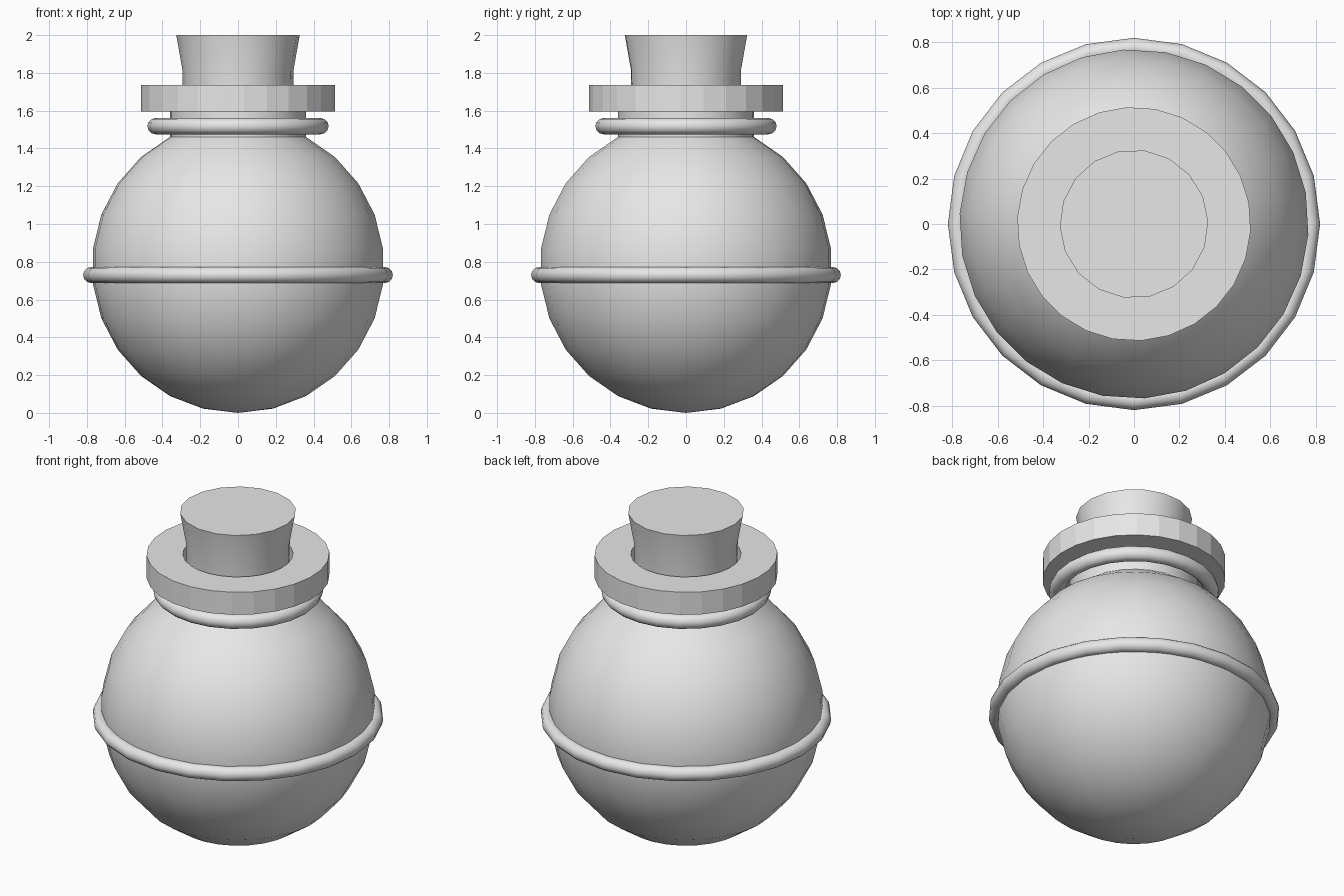
import bpy, bmesh
from math import sin, cos, pi, radians

cube = bpy.data.objects.get("Cube")
if cube:
    bpy.data.objects.remove(cube, do_unlink=True)

GREY = (0.8, 0.8, 0.8, 1)
mat = bpy.data.materials.new("plain grey")
mat.use_nodes = True
mat.diffuse_color = GREY
mat.node_tree.nodes["Principled BSDF"].inputs["Base Color"].default_value = GREY


def lathe(name, profile, sides, turn=0.0, closed=False, smooth=None):
    """Spin (radius, height) points about z; a zero radius makes a pole."""
    bm = bmesh.new()
    rings = []
    for r, z in profile:
        if r < 1e-5:
            rings.append([bm.verts.new((0, 0, z))] * sides)
        else:
            angles = [radians(turn) + 2 * pi * i / sides for i in range(sides)]
            rings.append([bm.verts.new((r * cos(a), r * sin(a), z)) for a in angles])
    pairs = list(zip(rings, rings[1:]))
    if closed:
        pairs.append((rings[-1], rings[0]))
    for low, high in pairs:
        for i in range(sides):
            j = (i + 1) % sides
            corners = dict.fromkeys((low[i], low[j], high[j], high[i]))
            bm.faces.new(list(corners))
    bmesh.ops.recalc_face_normals(bm, faces=bm.faces[:])
    mesh = bpy.data.meshes.new(name)
    bm.to_mesh(mesh)
    bm.free()
    mesh.materials.append(mat)
    obj = bpy.data.objects.new(name, mesh)
    bpy.context.collection.objects.link(obj)
    if smooth:
        bpy.ops.object.select_all(action='DESELECT')
        obj.select_set(True)
        bpy.context.view_layer.objects.active = obj
        bpy.ops.object.shade_smooth_by_angle(angle=radians(smooth))
    return obj


def ring(name, radius, tube, height, sides=24, steps=12):
    points = [(radius + tube * cos(2 * pi * k / steps),
               height + tube * sin(2 * pi * k / steps)) for k in range(steps)]
    lathe(name, points, sides, closed=True, smooth=40)


# Round flask body, open at the neck
R, BANDS = 0.775, 13
body = [(R * sin(pi * k / BANDS), R - R * cos(pi * k / BANDS)) for k in range(BANDS - 1)]
lathe("flask_body", body, 26, turn=-3.46, smooth=35)

# Short neck rising from the body
neck_r, neck_z = body[-1]
lathe("neck", [(neck_r, neck_z), (neck_r, 1.61), (0, 1.61)], 26, turn=-3.46, smooth=35)

# Flat collar with a hole for the stopper
lathe("collar", [(0.31, 1.595), (0.515, 1.595), (0.515, 1.735), (0.31, 1.735)],
      26, turn=-3.46, closed=True)

# Rope-like rings around the belly and the neck
ring("belly_ring", 0.777, 0.043, 0.73)
ring("neck_ring", 0.437, 0.043, 1.518)

# Flared stopper
lathe("stopper", [(0, 1.62), (0.29, 1.62), (0.295, 1.82), (0.327, 2.0), (0, 2.0)],
      18, turn=2, smooth=35)
